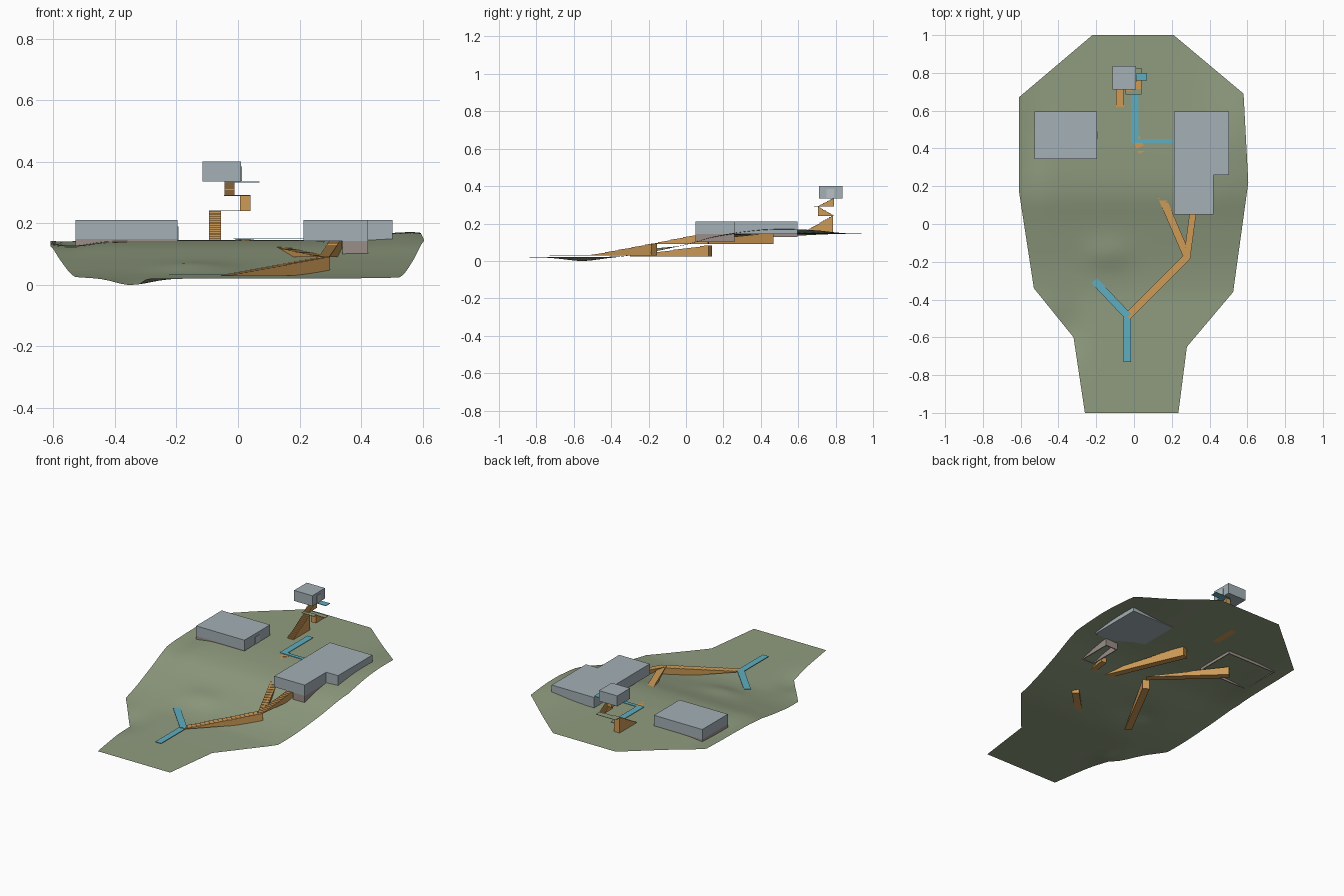
import bpy, bmesh, math
from mathutils import Vector

if "Cube" in bpy.data.objects:
    bpy.data.objects.remove(bpy.data.objects["Cube"])


def material(name, rgb):
    m = bpy.data.materials.new(name)
    m.diffuse_color = (*rgb, 1)
    m.use_nodes = True
    m.node_tree.nodes["Principled BSDF"].inputs["Base Color"].default_value = m.diffuse_color
    return m


GRASS = material("moss green", (0.28, 0.335, 0.215))
WALL = material("blue grey", (0.37, 0.435, 0.465))
PLINTH = material("warm grey", (0.33, 0.275, 0.25))
WOOD = material("orange wood", (0.62, 0.33, 0.095))
PATH = material("teal blue", (0.115, 0.42, 0.53))
DOOR = material("pale door", (0.48, 0.53, 0.56))


def finish(name, bm, mat):
    me = bpy.data.meshes.new(name)
    bm.to_mesh(me)
    bm.free()
    me.materials.append(mat)
    ob = bpy.data.objects.new(name, me)
    bpy.context.collection.objects.link(ob)
    return ob


def prism(name, pts, shift, mat):
    """Closed solid from a planar outline moved along a vector."""
    bm = bmesh.new()
    face = bm.faces.new([bm.verts.new(p) for p in pts])
    ext = bmesh.ops.extrude_face_region(bm, geom=[face])
    bmesh.ops.translate(bm, vec=Vector(shift),
                        verts=[v for v in ext["geom"] if isinstance(v, bmesh.types.BMVert)])
    bmesh.ops.recalc_face_normals(bm, faces=bm.faces)
    return finish(name, bm, mat)


def block(name, outline, z0, z1, mat):
    return prism(name, [(x, y, z0) for x, y in outline], (0, 0, z1 - z0), mat)


def rect(x0, x1, y0, y1):
    return [(x0, y0), (x1, y0), (x1, y1), (x0, y1)]


def wall_ring(name, x0, x1, y0, y1, z0, z1, mat, t=0.005):
    """Four thin walls, open below."""
    for side, r in (("front", rect(x0, x1, y0, y0 + t)), ("back", rect(x0, x1, y1 - t, y1)),
                    ("left", rect(x0, x0 + t, y0 + t, y1 - t)),
                    ("right", rect(x1 - t, x1, y0 + t, y1 - t))):
        block(f"{name}_{side}", r, z0, z1, mat)


def path(name, a, b, width, z):
    a, b = Vector(a), Vector(b)
    d = (b - a).normalized()
    s = Vector((-d.y, d.x)) * width / 2
    return block(name, [a - s, b - s, b + s, a + s], z - 0.003, z, PATH)


def stairs(name, a, b, width, z0, z1, steps=18):
    """Flight with a flat underside, rising from a to b."""
    a, b = Vector(a), Vector(b)
    d = (b - a).normalized()
    s = Vector((-d.y, d.x, 0)) * width
    prof = [(0, z0)]
    for i in range(steps):
        h = z0 + (z1 - z0) * (i + 1) / steps
        prof += [(i / steps, h), ((i + 1) / steps, h)]
    prof.append((1, z0))
    pts = [Vector((*a.lerp(b, t), z)) - s / 2 for t, z in prof]
    return prism(name, pts, s, WOOD)


# --- Terrain sheet ---
def interp(table, t):
    for (t0, v0), (t1, v1) in zip(table, table[1:]):
        if t <= t1:
            return v0 + (v1 - v0) * (t - t0) / (t1 - t0)
    return table[-1][1]


LEFT = [(-1, -0.26), (-0.6, -0.32), (-0.34, -0.53), (0.18, -0.61), (0.67, -0.61), (1, -0.22)]
RIGHT = [(-1, 0.235), (-0.65, 0.28), (-0.36, 0.525), (0.22, 0.605), (0.69, 0.58), (1, 0.21)]
SLOPE = [(-1, 0.02), (-0.6, 0.02), (-0.36, 0.023), (-0.25, 0.036), (-0.17, 0.05), (0, 0.087),
         (0.14, 0.124), (0.25, 0.138), (0.4, 0.145), (1, 0.145)]


def bump(x, y, cx, cy, rx, ry):
    return math.exp(-((x - cx) / rx) ** 2 - ((y - cy) / ry) ** 2)


def height(x, y):
    z = sum(interp(SLOPE, y + o) for o in (-0.03, 0, 0.03)) / 3
    z += 0.026 * bump(x, y, 0.56, 0.52, 0.18, 0.3)
    z -= 0.017 * bump(x, y, -0.54, 0.42, 0.08, 0.25)
    z -= 0.021 * bump(x, y, -0.35, -0.56, 0.09, 0.14)
    z += 0.014 * bump(x, y, -0.14, -0.16, 0.12, 0.08)
    return max(z, 0)


ys = sorted({round(-1 + i * 0.025, 3) for i in range(81)} | {t for t, _ in LEFT + RIGHT})
COLS = 48
bm = bmesh.new()
rows = []
for y in ys:
    xl, xr = interp(LEFT, y), interp(RIGHT, y)
    xs = [xl + (xr - xl) * i / COLS for i in range(COLS + 1)]
    rows.append([bm.verts.new((x, y, height(x, y))) for x in xs])
for r0, r1 in zip(rows, rows[1:]):
    for i in range(COLS):
        bm.faces.new((r0[i], r0[i + 1], r1[i + 1], r1[i])).smooth = True
finish("terrain", bm, GRASS)

# --- Buildings on plinths ---
wing = [(0.213, 0.05), (0.422, 0.05), (0.422, 0.26), (0.503, 0.26), (0.503, 0.595), (0.213, 0.595)]
block("right_building", wing, 0.143, 0.21, WALL)
wall_ring("right_plinth", 0.34, 0.422, 0.05, 0.26, 0.10, 0.143, PLINTH)
block("left_building", rect(-0.528, -0.197, 0.345, 0.595), 0.148, 0.21, WALL)
wall_ring("left_plinth", -0.528, -0.197, 0.345, 0.595, 0.128, 0.148, PLINTH)
block("left_door", rect(-0.199, -0.194, 0.45, 0.49), 0.146, 0.19, DOOR)
block("tower_room", rect(-0.115, 0.01, 0.712, 0.837), 0.335, 0.40, WALL)
block("tower_door", rect(0.008, 0.013, 0.752, 0.792), 0.337, 0.385, DOOR)

# --- Lower paths and hillside stairs ---
path("entry_path", (-0.035, -0.73), (-0.035, -0.475), 0.04, 0.031)
path("side_path", (-0.03, -0.49), (-0.21, -0.30), 0.04, 0.034)
stairs("lower_stairs", (-0.035, -0.49), (0.285, -0.17), 0.04, 0.03, 0.09)
stairs("long_stairs", (0.285, -0.18), (0.01, 0.46), 0.04, 0.09, 0.149, 24)
stairs("wing_stairs", (0.28, -0.18), (0.32, 0.12), 0.035, 0.09, 0.15)
stairs("left_lower_stairs", (-0.20, -0.29), (0.02, 0.13), 0.04, 0.025, 0.082)
stairs("left_upper_stairs", (0.02, 0.13), (-0.32, 0.45), 0.04, 0.09, 0.14)

# --- Plateau paths ---
path("plateau_path", (0.005, 0.43), (0.005, 0.70), 0.04, 0.151)
path("wing_path", (0, 0.44), (0.213, 0.44), 0.022, 0.151)

# --- Tower stairs and landings ---
stairs("tower_stairs_low", (-0.075, 0.62), (-0.075, 0.785), 0.04, 0.145, 0.24, 16)
stairs("tower_stairs_mid", (0.023, 0.79), (0.023, 0.705), 0.034, 0.24, 0.29, 12)
stairs("tower_stairs_top", (-0.028, 0.705), (-0.028, 0.79), 0.032, 0.29, 0.335, 12)
block("low_landing", rect(-0.095, 0.04, 0.785, 0.825), 0.239, 0.241, GRASS)
block("mid_landing", rect(-0.045, 0.04, 0.685, 0.715), 0.289, 0.291, GRASS)
block("top_landing", rect(-0.04, 0.07, 0.76, 0.80), 0.333, 0.336, PATH)
